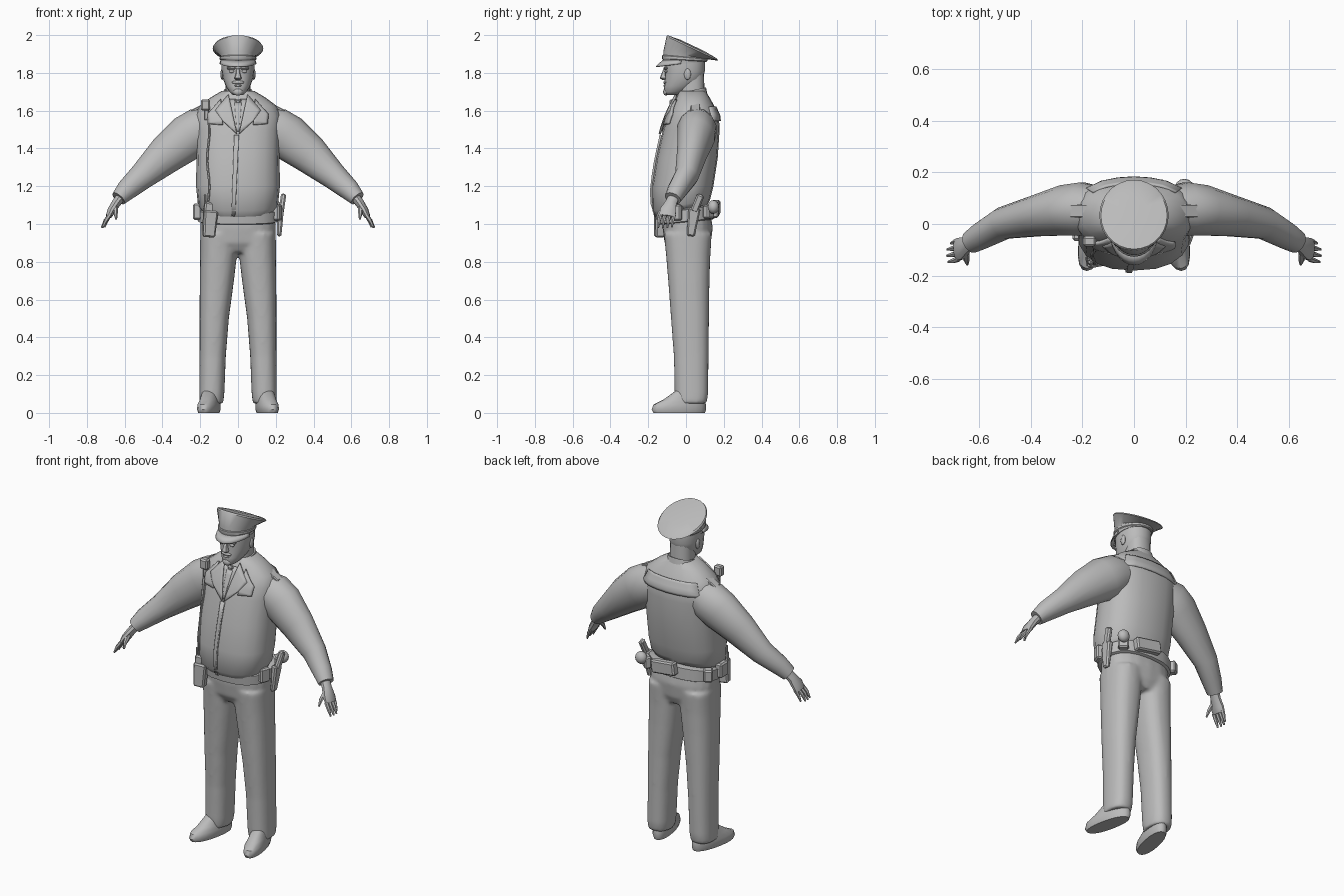
import bpy, bmesh, math
from mathutils import Vector, Matrix
from mathutils.bvhtree import BVHTree

cube = bpy.data.objects.get("Cube")
if cube:
    bpy.data.objects.remove(cube)

grey = bpy.data.materials.new("plain grey")
grey.use_nodes = True
COLOUR = (0.5, 0.5, 0.5, 1)
grey.diffuse_color = COLOUR
for node in grey.node_tree.nodes:
    if node.type == 'BSDF_PRINCIPLED':
        node.inputs["Base Color"].default_value = COLOUR


def finish(name, bm, angle=40):
    bmesh.ops.recalc_face_normals(bm, faces=bm.faces)
    mesh = bpy.data.meshes.new(name)
    bm.to_mesh(mesh)
    ob = bpy.data.objects.new(name, mesh)
    bpy.context.collection.objects.link(ob)
    mesh.materials.append(grey)
    bpy.ops.object.select_all(action='DESELECT')
    ob.select_set(True)
    bpy.context.view_layer.objects.active = ob
    bpy.ops.object.shade_smooth_by_angle(angle=math.radians(angle))
    return ob


def ring(z, rx, front, back, cx=0, slope=0, n=20, power=2.4):
    """Rounded horizontal section; slope tilts it along y."""
    cy, ry, pts = (front + back) / 2, (back - front) / 2, []
    for i in range(n):
        a = math.tau * i / n
        c, s = math.cos(a), math.sin(a)
        x = math.copysign(abs(c) ** (2 / power), c) * rx
        y = math.copysign(abs(s) ** (2 / power), s) * ry
        pts.append(Vector((cx + x, cy + y, z + slope * y)))
    return pts


def skin(rings, caps=True, bm=None):
    bm = bm or bmesh.new()
    rows = [[bm.verts.new(p) for p in r] for r in rings]
    n = len(rows[0])
    for a, b in zip(rows, rows[1:]):
        for i in range(n):
            j = (i + 1) % n
            bm.faces.new((a[i], a[j], b[j], b[i]))
    if caps:
        bm.faces.new(rows[0])
        bm.faces.new(rows[-1])
    return bm


def tube(stations, n=14):
    """Sections square to a path: (point, thickness, y half depth)."""
    pts = [Vector(s[0]) for s in stations]
    rings = []
    for i, (p, thick, deep) in enumerate(stations):
        d = (pts[min(i + 1, len(pts) - 1)] - pts[max(i - 1, 0)]).normalized()
        v = (Vector((0, 1, 0)) - d * d.y).normalized()
        u = d.cross(v)
        rings.append([pts[i] + u * math.cos(math.tau * k / n) * thick
                      + v * math.sin(math.tau * k / n) * deep for k in range(n)])
    return skin(rings)


def box(name, at, size, rot=(0, 0, 0), bevel=0.008, taper=1):
    bm = bmesh.new()
    bmesh.ops.create_cube(bm, size=1)
    for v in bm.verts:
        k = taper if v.co.z < 0 else 1
        v.co = Vector((v.co.x * size[0] * k, v.co.y * size[1] * k, v.co.z * size[2]))
    bmesh.ops.bevel(bm, geom=bm.edges[:], offset=bevel, segments=1, affect='EDGES')
    m = Matrix.Identity(3)
    for axis, a in zip("XYZ", rot):
        m = Matrix.Rotation(math.radians(a), 3, axis) @ m
    for v in bm.verts:
        v.co = m @ v.co + Vector(at)
    return finish(name, bm, 30)


def ball(name, at, size):
    bm = bmesh.new()
    bmesh.ops.create_uvsphere(bm, u_segments=12, v_segments=8, radius=1)
    for v in bm.verts:
        v.co = Vector([c * s for c, s in zip(v.co, size)]) + Vector(at)
    return finish(name, bm)


# Jacket body, widest over the belly and sloping up to the neck
jacket_bm = skin([ring(1.07, .185, -.155, .115, slope=.24), ring(1.10, .212, -.178, .128, slope=.2),
                  ring(1.2, .222, -.18, .145), ring(1.35, .22, -.156, .168), ring(1.5, .225, -.122, .178),
                  ring(1.57, .23, -.10, .174), ring(1.625, .205, -.075, .15),
                  ring(1.67, .145, -.052, .125), ring(1.705, .085, -.035, .103)])
jacket_bm.normal_update()
surface = BVHTree.FromBMesh(jacket_bm)
finish("jacket", jacket_bm, 50)


def on_jacket(x, z, lift, back=False):
    side = 1 if back else -1
    hit = surface.ray_cast(Vector((x, side, z)), Vector((0, -side, 0)))[0]
    return Vector((x, (hit.y if hit else 0) + side * lift, z))


def patch(name, corners, lift=.008, back=False, n=6):
    """Four-cornered cloth panel laid over the jacket."""
    a, b, c, d = [Vector(p) for p in corners]
    bm = bmesh.new()
    grid = []
    for i in range(n + 1):
        row = []
        for j in range(n + 1):
            p = a.lerp(b, j / n).lerp(d.lerp(c, j / n), i / n)
            row.append(bm.verts.new(on_jacket(p.x, p.y, lift, back)))
        grid.append(row)
    for r, q in zip(grid, grid[1:]):
        for j in range(n):
            bm.faces.new((r[j], r[j + 1], q[j + 1], q[j]))
    ob = finish(name, bm)
    mod = ob.modifiers.new("thickness", 'SOLIDIFY')
    mod.thickness, mod.offset = .012, 0


# Jacket details: placket, shirt, tie, yoke
patch("placket", [(-.035, 1.045), (-.015, 1.04), (.005, 1.47), (-.02, 1.47)], .005)
patch("shirt_front", [(-.005, 1.49), (.005, 1.49), (.06, 1.66), (-.06, 1.66)], .003)
patch("tie", [(-.006, 1.49), (.006, 1.49), (.018, 1.64), (-.018, 1.64)], .008)
box("tie_knot", (0, -.07, 1.645), (.04, .022, .035), taper=.6)
patch("back_yoke", [(-.19, 1.545), (.19, 1.545), (.16, 1.62), (-.16, 1.62)], .003, True)

# Trousers: hips and both legs fused into one cloth surface
trousers = skin([ring(.85, .16, -.085, .11), ring(.9, .194, -.114, .132), ring(.98, .2, -.125, .142),
                 ring(1.09, .195, -.125, .125)])
for s in (1, -1):
    skin([ring(z, rx, f, b, s * cx) for z, cx, rx, f, b in (
        (.05, .142, .064, -.055, .11), (.1, .139, .067, -.06, .118), (.3, .134, .07, -.065, .12),
        (.5, .126, .078, -.08, .122), (.7, .112, .091, -.095, .125), (.82, .104, .097, -.105, .129),
        (.95, .1, .1, -.117, .137))], bm=trousers)
cloth = finish("trousers", trousers)
fuse = cloth.modifiers.new("fuse", 'REMESH')
fuse.mode, fuse.voxel_size, fuse.use_smooth_shade = 'VOXEL', .01, True
relax = cloth.modifiers.new("relax", 'SMOOTH')
relax.factor, relax.iterations = .5, 10

# Belt
finish("belt", skin([ring(1.01, .2, -.135, .14, slope=.1), ring(1.015, .213, -.146, .15, slope=.1),
                     ring(1.075, .215, -.152, .148, slope=.15), ring(1.08, .2, -.14, .135, slope=.15)]), 30)

for s, side in ((1, "left"), (-1, "right")):
    # Shoe with the toe turned out
    shoe = skin([ring(z, rx, f, b, s * .147, power=2.2) for z, rx, f, b in (
        (0, .048, -.172, .10), (.018, .054, -.182, .106), (.045, .053, -.172, .105),
        (.07, .048, -.12, .10), (.12, .04, -.05, .09))])
    for v in shoe.verts:
        v.co.x -= s * .2 * v.co.y
    finish(side + "_shoe", shoe)
    # Sleeve, cuff and hand
    finish(side + "_sleeve", tube([((s * x, y, z), t, d) for x, y, z, t, d in (
        (.13, .055, 1.525, .10, .09), (.2, .058, 1.5, .118, .105), (.262, .053, 1.46, .122, .10),
        (.38, .03, 1.368, .103, .08), (.505, .003, 1.255, .072, .063),
        (.59, -.045, 1.18, .056, .053), (.632, -.07, 1.135, .042, .045))]))
    finish(side + "_hand", tube([((s * x, y, z), t, d) for x, y, z, t, d in (
        (.615, -.06, 1.15, .026, .03), (.645, -.08, 1.11, .024, .032), (.67, -.095, 1.07, .022, .045),
        (.685, -.10, 1.04, .016, .044))], 10))
    for k in range(4):
        y = -.135 + k * .024
        reach = (.97, 1, 1, .9)[k]
        finish(f"{side}_finger_{k + 1}", tube([
            ((s * .678, y, 1.05), .011, .011), ((s * .702 * (.9 + .1 * reach), y - .008, 1.018), .010, .010),
            ((s * .722 * (.8 + .2 * reach), y - .012, .98 + .04 * (1 - reach)), .005, .005)], 6))
    finish(side + "_thumb", tube([((s * .65, -.10, 1.095), .014, .014), ((s * .648, -.14, 1.06), .012, .011),
                                  ((s * .645, -.157, 1.025), .005, .005)], 6))
    # Wide open lapel, collar wing and shoulder strap
    patch(side + "_lapel", [(s * .005, 1.475), (s * .08, 1.545), (s * .12, 1.6), (s * .05, 1.685)], .012)
    patch(side + "_collar_wing", [(s * .08, 1.525), (s * .155, 1.53), (s * .16, 1.58), (s * .09, 1.66)], .007)
    box(side + "_shoulder_strap", (s * .205, .05, 1.617), (.09, .05, .016), (0, s * 28, 0), .004)
    # Ear, brow and eye
    ball(side + "_ear", (s * .084, .008, 1.793), (.009, .018, .03))
    box(side + "_brow", (s * .036, -.109, 1.825), (.045, .014, .012), (0, 0, s * 14), .004)
    ball(side + "_eye", (s * .034, -.105, 1.808), (.015, .008, .008))

# Neck, head and face
finish("neck", skin([ring(1.62, .07, -.04, .10), ring(1.70, .066, -.035, .098), ring(1.80, .066, -.04, .095)]))
finish("shirt_collar", skin([ring(1.66, .09, -.058, .115, slope=.2), ring(1.708, .075, -.042, .106, slope=.2),
                             ring(1.703, .06, -.03, .09, slope=.2)], False))
finish("head", skin([ring(z, rx, f, b, power=2.2) for z, rx, f, b in (
    (1.683, .026, -.106, -.04), (1.70, .046, -.117, .0), (1.73, .065, -.115, .05), (1.77, .08, -.112, .09),
    (1.81, .086, -.112, .10), (1.86, .088, -.114, .10), (1.90, .085, -.108, .095))]), 60)
finish("nose", skin([ring(1.762, .012, -.125, -.10, n=8), ring(1.772, .02, -.138, -.10, n=8),
                     ring(1.79, .013, -.132, -.10, n=8), ring(1.825, .008, -.118, -.10, n=8)]))
ball("moustache", (0, -.11, 1.75), (.034, .01, .009))
ball("lower_lip", (0, -.112, 1.733), (.02, .008, .006))
ball("chin_beard", (0, -.107, 1.70), (.026, .014, .02))

# Cap: band, flared tilted crown, trim and visor
finish("cap", skin([ring(1.848, .091, -.122, .108, slope=.1, n=28, power=2),
                    ring(1.893, .094, -.12, .112, slope=-.18, n=28, power=2),
                    ring(1.929, .134, -.103, .171, slope=-.47, n=28, power=2),
                    ring(1.938, .128, -.097, .163, slope=-.47, n=28, power=2),
                    ring(1.946, .06, -.03, .095, slope=-.47, n=28, power=2)]), 35)
finish("cap_trim", skin([ring(1.865, .092, -.125, .108, slope=-.06, n=28, power=2),
                         ring(1.87, .097, -.127, .113, slope=-.06, n=28, power=2),
                         ring(1.882, .097, -.127, .115, slope=-.08, n=28, power=2),
                         ring(1.886, .092, -.123, .11, slope=-.08, n=28, power=2)]), 25)
visor = bmesh.new()
edges = []
for rx, ry, z, dip in ((.092, .112, 1.868, 0), (.097, .135, 1.858, .008), (.098, .15, 1.85, .016)):
    edges.append([visor.verts.new((rx * math.cos(a), -.01 + ry * math.sin(a), z + dip * math.sin(a)))
                  for a in [math.pi * (1 + (i + .6) / 15.2) for i in range(15)]])
for r, q in zip(edges, edges[1:]):
    for i in range(14):
        visor.faces.new((r[i], r[i + 1], q[i + 1], q[i]))
finish("visor", visor).modifiers.new("thickness", 'SOLIDIFY').thickness = .006

# Shoulder radio and its cord
top = on_jacket(-.172, 1.6, .02)
box("shoulder_radio", top + Vector((0, 0, .03)), (.05, .04, .06))
box("radio_clip", top + Vector((.005, .002, -.02)), (.025, .02, .06), bevel=.004)
cord = [on_jacket(-.158 + .006 * math.sin(i), 1.56 - i * .046, .007) for i in range(11)]
finish("radio_cord", tube([(p, .006, .006) for p in cord], 6))

# Belt gear
box("radio_pouch", (-.15, -.14, 1.0), (.075, .055, .14), (0, 4, 10), taper=.85)
box("radio_body", (-.155, -.138, 1.085), (.05, .04, .06), (0, 4, 10))
box("radio_aerial", (-.175, -.138, 1.12), (.012, .012, .07), bevel=.003)
box("right_pouch", (-.215, -.03, 1.065), (.045, .07, .085))
box("right_rear_pouch", (-.2, .075, 1.065), (.05, .06, .07), (0, 0, 35))
box("back_pouch", (.035, .155, 1.08), (.16, .045, .075), (0, 8, -4))
box("holster", (.222, .035, 1.01), (.035, .065, .15), (-8, 3, 0), taper=.65)
box("pistol_grip", (.235, .06, 1.11), (.028, .04, .10), (-22, 8, 0))
box("left_pouch", (.205, -.05, 1.06), (.045, .06, .085), (0, 0, -20))
ball("torch_head", (.195, .145, 1.09), (.035, .03, .036))
box("torch_loop", (.175, .12, 1.065), (.06, .04, .07), (0, 0, -40))
